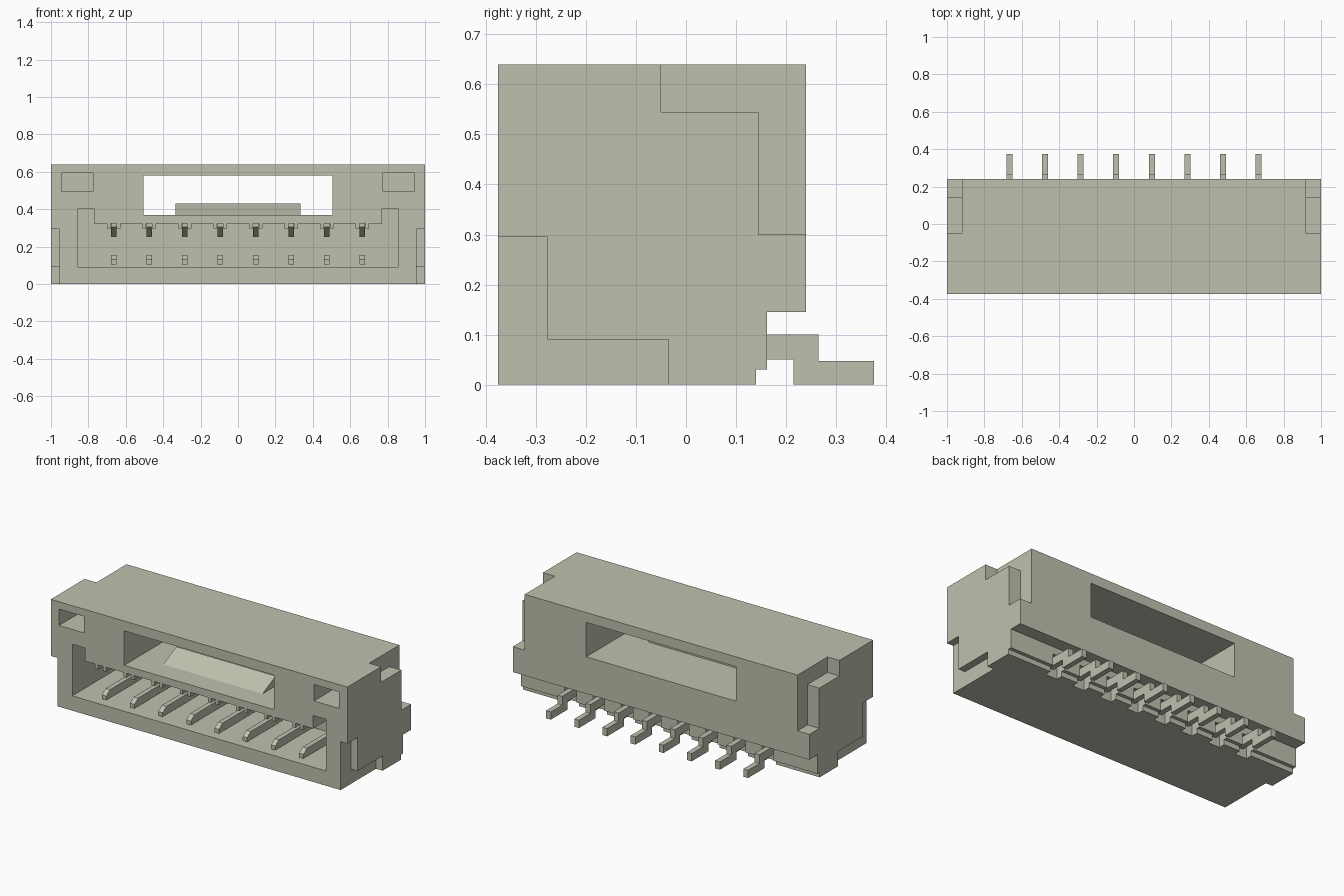
import bpy
import bmesh

cube = bpy.data.objects.get("Cube")
if cube:
    bpy.data.objects.remove(cube, do_unlink=True)

ivory = bpy.data.materials.new("warm grey plastic")
ivory.use_nodes = True
COLOUR = (0.53, 0.53, 0.43, 1)
ivory.diffuse_color = COLOUR
ivory.node_tree.nodes["Principled BSDF"].inputs["Base Color"].default_value = COLOUR


def prism(name, profile, start, end, axis="x"):
    """Extrude a (y, z) profile along x, or an (x, z) profile along y."""
    bm = bmesh.new()
    place = (lambda a, b, t: (t, a, b)) if axis == "x" else (lambda a, b, t: (a, t, b))
    face = bm.faces.new([bm.verts.new(place(a, b, start)) for a, b in profile])
    moved = bmesh.ops.extrude_face_region(bm, geom=[face])["geom"]
    offset = place(0, 0, end - start)
    bmesh.ops.translate(bm, vec=offset, verts=[g for g in moved if isinstance(g, bmesh.types.BMVert)])
    bmesh.ops.recalc_face_normals(bm, faces=bm.faces)
    mesh = bpy.data.meshes.new(name)
    bm.to_mesh(mesh)
    bm.free()
    mesh.materials.append(ivory)
    obj = bpy.data.objects.new(name, mesh)
    bpy.context.collection.objects.link(obj)
    return obj


def rect(a0, a1, b0, b1):
    return [(a0, b0), (a1, b0), (a1, b1), (a0, b1)]


def cut(target, cutter):
    cutter.hide_render = True
    mod = target.modifiers.new("cut", "BOOLEAN")
    mod.operation = "DIFFERENCE"
    mod.solver = "EXACT"
    mod.object = cutter
    bpy.context.view_layer.objects.active = target
    bpy.ops.object.modifier_apply(modifier=mod.name)
    bpy.data.objects.remove(cutter, do_unlink=True)


PIN_X = [-0.665 + 0.19 * i for i in range(8)]

# Housing, with the stepped underside at the back
housing = prism("housing", [(-0.375, 0), (0.14, 0), (0.14, 0.03), (0.162, 0.03),
                            (0.162, 0.145), (0.24, 0.145), (0.24, 0.64), (-0.375, 0.64)], -1, 1)

# Mating cavity with raised ears at both ends
cavity = [(-0.855, 0.09), (0.855, 0.09), (0.855, 0.405), (0.77, 0.405),
          (0.77, 0.325), (-0.77, 0.325), (-0.77, 0.405), (-0.855, 0.405)]
cut(housing, prism("cavity_cutter", cavity, -0.5, 0.05, "y"))

# Window right through the upper part
cut(housing, prism("window_cutter", rect(-0.505, 0.505, 0.37, 0.58), -0.5, 0.5, "y"))

# Corner pockets and stepped end notches
front_notch = [(-0.5, -0.1), (-0.035, -0.1), (-0.035, 0.09), (-0.277, 0.09),
               (-0.277, 0.295), (-0.5, 0.295)]
back_notch = [(-0.05, 0.8), (-0.05, 0.545), (0.145, 0.545), (0.145, 0.3),
              (0.4, 0.3), (0.4, 0.8)]
for s in (-1, 1):
    cut(housing, prism("pocket_cutter", rect(s * 0.775, s * 0.945, 0.495, 0.595), -0.5, -0.12, "y"))
    cut(housing, prism("front_notch_cutter", front_notch, s * 0.955, s * 1.2))
    cut(housing, prism("back_notch_cutter", back_notch, s * 0.92, s * 1.2))

# Slots under the back edge for the pins
for x in PIN_X:
    cut(housing, prism("slot_cutter", rect(0.1, 0.2, -0.1, 0.101), x - 0.04, x + 0.04))

# Latch ramp on the window floor
prism("latch_ramp", [(-0.245, 0.369), (-0.115, 0.369), (-0.115, 0.43)], -0.335, 0.335)

# Contacts, ceiling bosses and solder legs
arm = [(-0.34, 0.105), (-0.34, 0.13), (-0.305, 0.155), (0.06, 0.155), (0.06, 0.105)]
prong = [(-0.06, 0.326), (-0.06, 0.305), (0.02, 0.255), (0.06, 0.255), (0.06, 0.326)]
leg = [(0.09, 0.05), (0.09, 0.1), (0.265, 0.1), (0.265, 0.047), (0.375, 0.047),
       (0.375, 0), (0.215, 0), (0.215, 0.05)]
for i, x in enumerate(PIN_X, 1):
    prism(f"contact_arm_{i}", arm, x - 0.015, x + 0.015)
    prism(f"contact_prong_{i}", prong, x - 0.015, x + 0.015)
    prism(f"solder_leg_{i}", leg, x - 0.016, x + 0.016)
    for s in (-1, 1):
        prism(f"ceiling_boss_{i}", rect(-0.374, 0.055, 0.297, 0.327), x + s * 0.016, x + s * 0.036)
